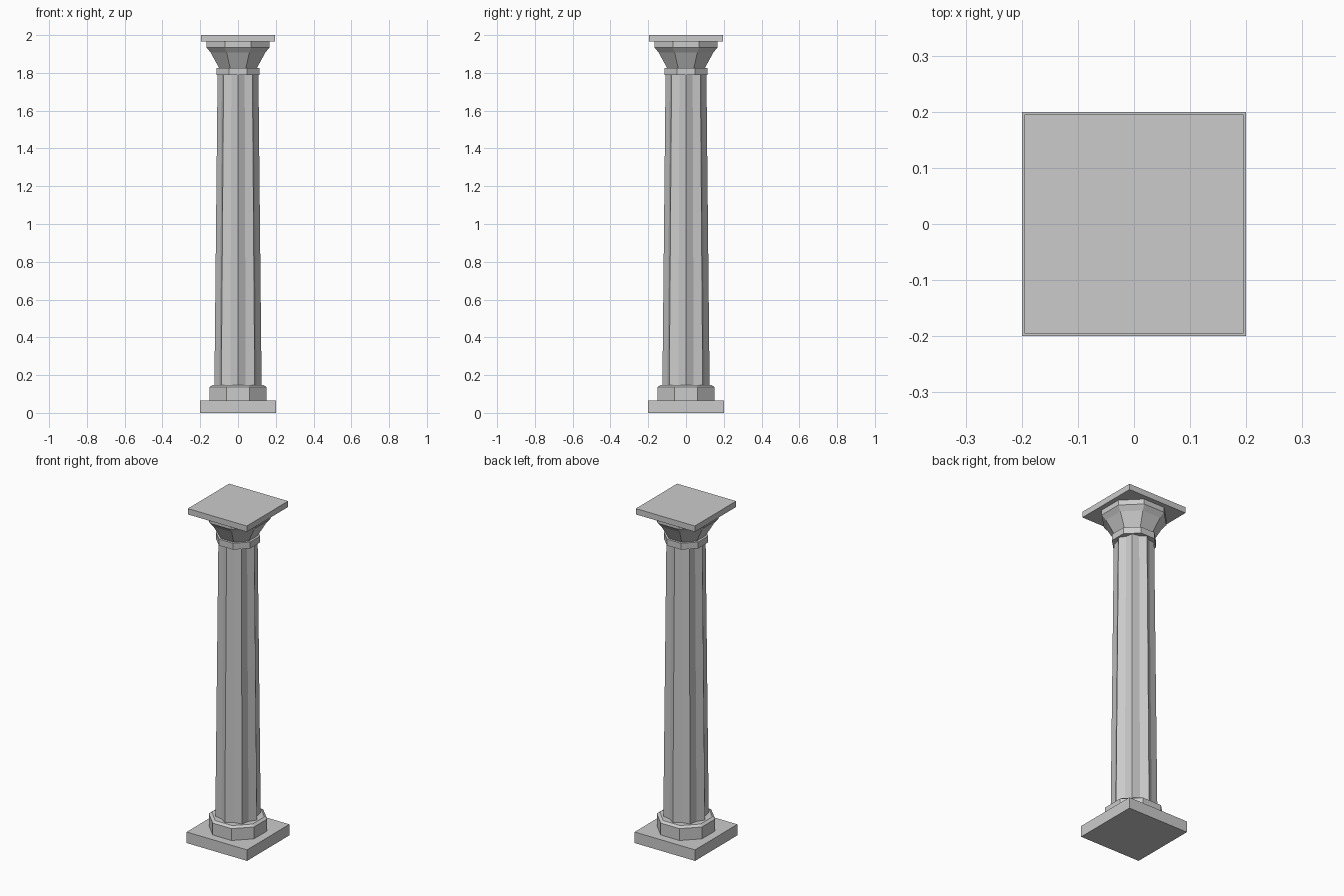
import bpy, bmesh
from math import sin, cos, pi

if "Cube" in bpy.data.objects:
    bpy.data.objects.remove(bpy.data.objects["Cube"])


def loft(name, rings):
    """Skin a stack of equal-sized point rings and cap both ends."""
    bm = bmesh.new()
    loops = [[bm.verts.new(p) for p in ring] for ring in rings]
    n = len(loops[0])
    for a, b in zip(loops, loops[1:]):
        for i in range(n):
            j = (i + 1) % n
            bm.faces.new((a[i], a[j], b[j], b[i]))
    bm.faces.new(loops[0][::-1])
    bm.faces.new(loops[-1])
    bmesh.ops.recalc_face_normals(bm, faces=bm.faces)
    mesh = bpy.data.meshes.new(name)
    bm.to_mesh(mesh)
    bm.free()
    obj = bpy.data.objects.new(name, mesh)
    bpy.context.collection.objects.link(obj)
    return obj


def prism_ring(sides, apothem, z):
    """Regular polygon with a flat side facing the front."""
    r = apothem / cos(pi / sides)
    return [(r * cos((2 * i + 1) * pi / sides), r * sin((2 * i + 1) * pi / sides), z)
            for i in range(sides)]


def fluted_ring(radius, z, flutes=8, depth=0.85):
    """Star-like ring: sharp arrises with shallow V flutes between them."""
    pts = []
    for i in range(flutes * 2):
        r = radius * (depth if i % 2 else 1)
        a = i * pi / flutes
        pts.append((r * cos(a), r * sin(a), z))
    return pts


def turned(name, sides, profile):
    return loft(name, [prism_ring(sides, r, z) for r, z in profile])


# Square slabs at the foot and the top
turned("plinth", 4, [(0.20, 0), (0.20, 0.066)])
turned("abacus", 4, [(0.195, 1.965), (0.195, 2.0)])

# Octagonal base with chamfered top edge
turned("base_block", 8, [(0.15, 0.066), (0.15, 0.137), (0.135, 0.148)])

# Tapered fluted shaft
loft("shaft", [fluted_ring(0.125, 0.14), fluted_ring(0.108, 1.80)])

# Octagonal neck ring and flared capital
turned("neck_ring", 8, [(0.114, 1.788), (0.114, 1.826)])
turned("capital", 8, [(0.097, 1.82), (0.145, 1.908), (0.167, 1.935), (0.167, 1.965)])
